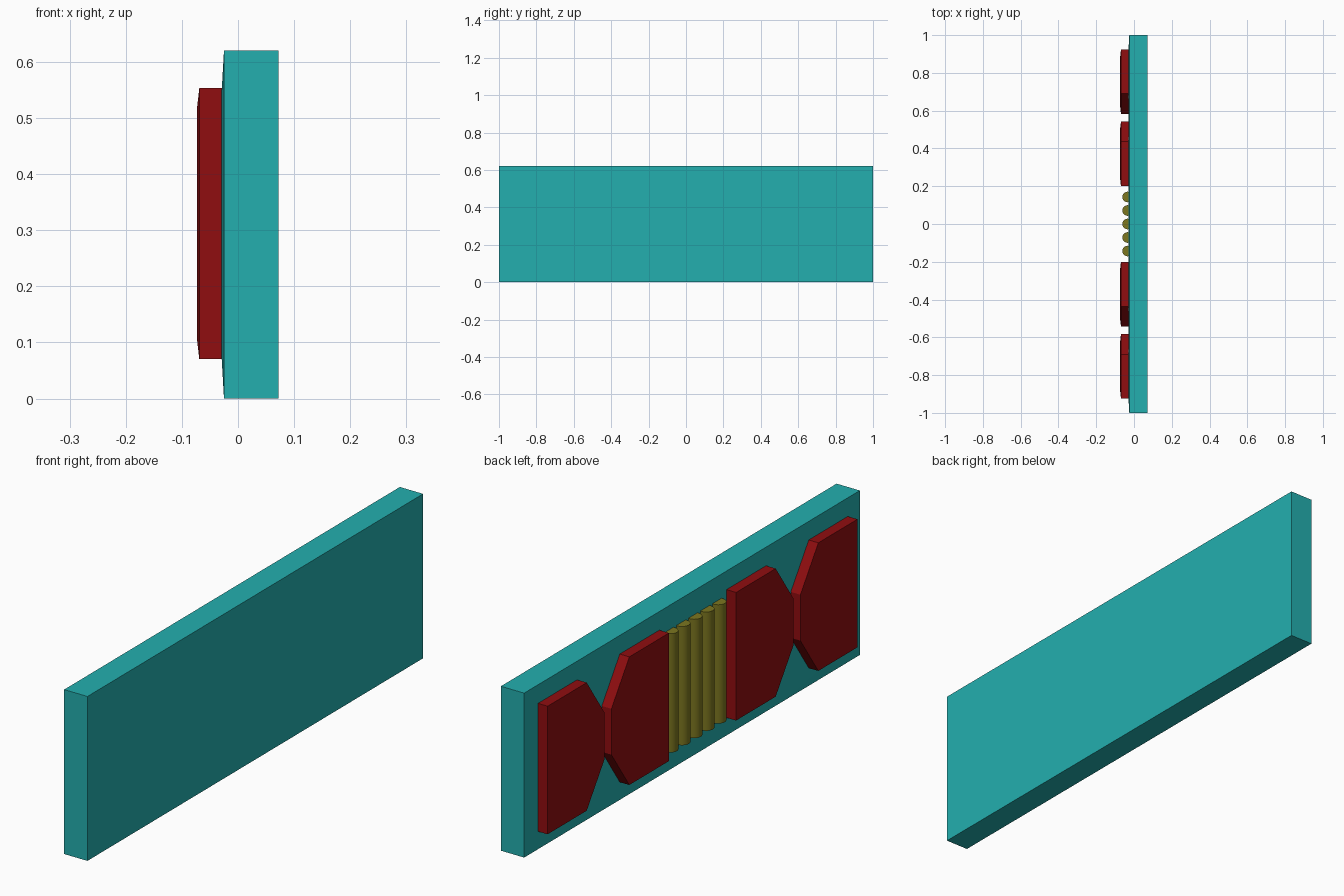
import bpy
import bmesh
import math

cube = bpy.data.objects.get("Cube")
if cube:
    bpy.data.objects.remove(cube, do_unlink=True)


def material(name, rgb):
    mat = bpy.data.materials.new(name)
    mat.use_nodes = True
    mat.diffuse_color = (*rgb, 1)
    mat.node_tree.nodes["Principled BSDF"].inputs["Base Color"].default_value = (*rgb, 1)
    return mat


teal = material("teal", (0.017, 0.43, 0.43))
red = material("dark red", (0.28, 0.004, 0.005))
olive = material("olive yellow", (0.2, 0.18, 0.014))


def smooth(obj, degrees=30):
    bpy.ops.object.select_all(action="DESELECT")
    obj.select_set(True)
    bpy.context.view_layer.objects.active = obj
    bpy.ops.object.shade_smooth_by_angle(angle=math.radians(degrees))


def padded_plate(name, outline, x_back, x_front, margin, bulge, mat):
    """Extrude a (y, z) outline towards -x and raise the middle of its front."""
    bm = bmesh.new()
    back = bm.faces.new([bm.verts.new((x_back, y, z)) for y, z in outline])
    new = bmesh.ops.extrude_face_region(bm, geom=[back], use_keep_orig=True)["geom"]
    for v in new:
        if isinstance(v, bmesh.types.BMVert):
            v.co.x = x_front
    front = [f for f in new if isinstance(f, bmesh.types.BMFace)]
    bmesh.ops.recalc_face_normals(bm, faces=bm.faces)
    bmesh.ops.inset_region(bm, faces=front, thickness=margin, use_even_offset=True)
    for v in front[0].verts:
        v.co.x = x_front - bulge
    bmesh.ops.recalc_face_normals(bm, faces=bm.faces)
    mesh = bpy.data.meshes.new(name)
    bm.to_mesh(mesh)
    bm.free()
    mesh.materials.append(mat)
    obj = bpy.data.objects.new(name, mesh)
    bpy.context.collection.objects.link(obj)
    smooth(obj)
    return obj


# Backing board
height = 0.62
padded_plate("backing_board", [(-1, 0), (1, 0), (1, height), (-1, height)],
             0.072, -0.025, 0.07, 0.004, teal)

# Raised panels: one straight end, one end with both corners cut off
z_low, z_high, cut_y, cut_z = 0.07, 0.553, 0.107, 0.155
for side, sign in (("back", 1), ("front", -1)):
    for place, flat, tip in (("outer", 0.923, 0.583), ("inner", 0.2, 0.543)):
        shoulder = tip + math.copysign(cut_y, flat - tip)
        outline = [(flat, z_low), (shoulder, z_low), (tip, z_low + cut_z),
                   (tip, z_high - cut_z), (shoulder, z_high), (flat, z_high)]
        padded_plate(f"{side}_{place}_panel", [(sign * y, z) for y, z in outline],
                     -0.02, -0.069, 0.035, 0.004, red)

# Row of upright rods in the middle
rod_low, rod_high = 0.084, 0.532
for i in range(5):
    bpy.ops.mesh.primitive_cylinder_add(
        vertices=32, radius=0.028, depth=rod_high - rod_low,
        location=(-0.034, (i - 2) * 0.0715, (rod_low + rod_high) / 2))
    rod = bpy.context.object
    rod.name = f"rod_{i + 1}"
    rod.data.materials.append(olive)
    smooth(rod)
